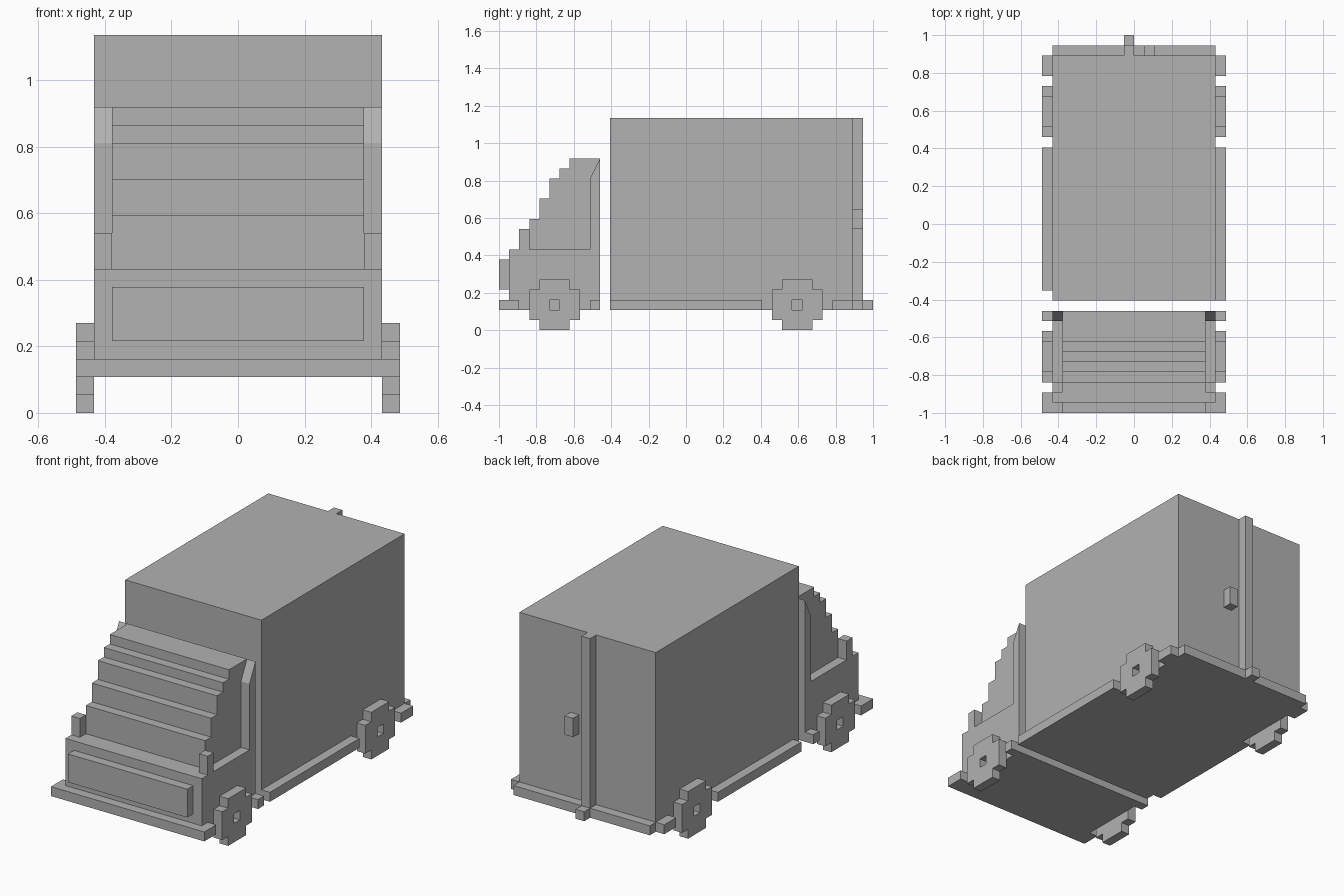
import bpy
import bmesh
from mathutils import Vector

if "Cube" in bpy.data.objects:
    bpy.data.objects.remove(bpy.data.objects["Cube"], do_unlink=True)

U = 2 / 37       # size of one block
HALF = 18.5      # half of the length in blocks

grey = bpy.data.materials.new("plain grey")
grey.use_nodes = True
colour = (0.445, 0.445, 0.445, 1)
grey.diffuse_color = colour
grey.node_tree.nodes["Principled BSDF"].inputs["Base Color"].default_value = colour


def prism(name, x0, x1, outline, hole=None):
    """Extrude a (y, z) outline, measured in blocks, from x0 to x1."""
    bm = bmesh.new()
    edges = []
    for loop in filter(None, (outline, hole)):
        vs = [bm.verts.new((x0 * U, (y - HALF) * U, z * U)) for y, z in loop]
        edges += [bm.edges.new((a, b)) for a, b in zip(vs, vs[1:] + vs[:1])]
    if hole:
        bmesh.ops.triangle_fill(bm, edges=edges, use_beauty=True)
    else:
        bm.faces.new(vs)
    ext = bmesh.ops.extrude_face_region(bm, geom=bm.faces[:], use_keep_orig=True)
    moved = [g for g in ext["geom"] if isinstance(g, bmesh.types.BMVert)]
    bmesh.ops.translate(bm, verts=moved, vec=Vector(((x1 - x0) * U, 0, 0)))
    bmesh.ops.recalc_face_normals(bm, faces=bm.faces[:])
    mesh = bpy.data.meshes.new(name)
    bm.to_mesh(mesh)
    bm.free()
    mesh.materials.append(grey)
    obj = bpy.data.objects.new(name, mesh)
    bpy.context.collection.objects.link(obj)
    return obj


def rect(y0, y1, z0, z1):
    return [(y0, z0), (y1, z0), (y1, z1), (y0, z1)]


def box(name, x0, x1, y0, y1, z0, z1):
    return prism(name, x0, x1, rect(y0, y1, z0, z1))


def stairs(back, bottom, steps):
    """Outline with a straight back and a stepped front; steps are (y, top z)."""
    pts, z = [(back, bottom)], bottom
    for y, top in steps:
        pts += [(y, z), (y, top)]
        z = top
    return pts + [(back, z)]


# Cab: stepped core with framed side panels around recessed windows
slope = [(3, 11), (4, 13), (5, 15), (6, 16), (7, 17)]
prism("cab_core", -7, 7, stairs(10, 2, [(1, 8)] + slope))
side_outline = stairs(10, 2, [(1, 8), (2, 10)] + slope)
window = stairs(9, 8, [(3, 10), (4, 11), (5, 13), (6, 15)])
box("front_bumper", -9, 9, 0, 1, 2, 3)
box("grille", -7, 7, 0, 1, 4, 7)

# Cargo box with its rear door details
box("cargo_box", -8, 8, 11, 35, 2, 21)
box("rear_bumper", -8, 8, 35, 36, 2, 3)
box("door_rib", -1, 0, 35, 36, 3, 21)
box("door_rib_foot", -1, 0, 36, 37, 2, 3)
box("door_handle", 1, 2, 35, 36, 10, 12)


def wheel(name, x0, x1, y):
    tyre = [(1, 0), (4, 0), (4, 1), (5, 1), (5, 4), (4, 4),
            (4, 5), (1, 5), (1, 4), (0, 4), (0, 1), (1, 1)]
    prism(name, x0, x1, [(y + a, z) for a, z in tyre], rect(y + 2, y + 3, 2, 3))


# Parts on both sides
for side, s in (("left", 1), ("right", -1)):
    prism(f"{side}_cab_panel", 7 * s, 8 * s, side_outline, window)
    wheel(f"{side}_front_wheel", 8 * s, 9 * s, 3)
    wheel(f"{side}_rear_wheel", 8 * s, 9 * s, 27)
    skirt_start = 11 if s > 0 else 12
    for part, y0, y1 in (("bumper_end", 1, 2), ("cab_skirt", 9, 10),
                         ("cargo_skirt", skirt_start, 26), ("rear_skirt", 33, 35)):
        box(f"{side}_{part}", 8 * s, 9 * s, y0, y1, 2, 3)
